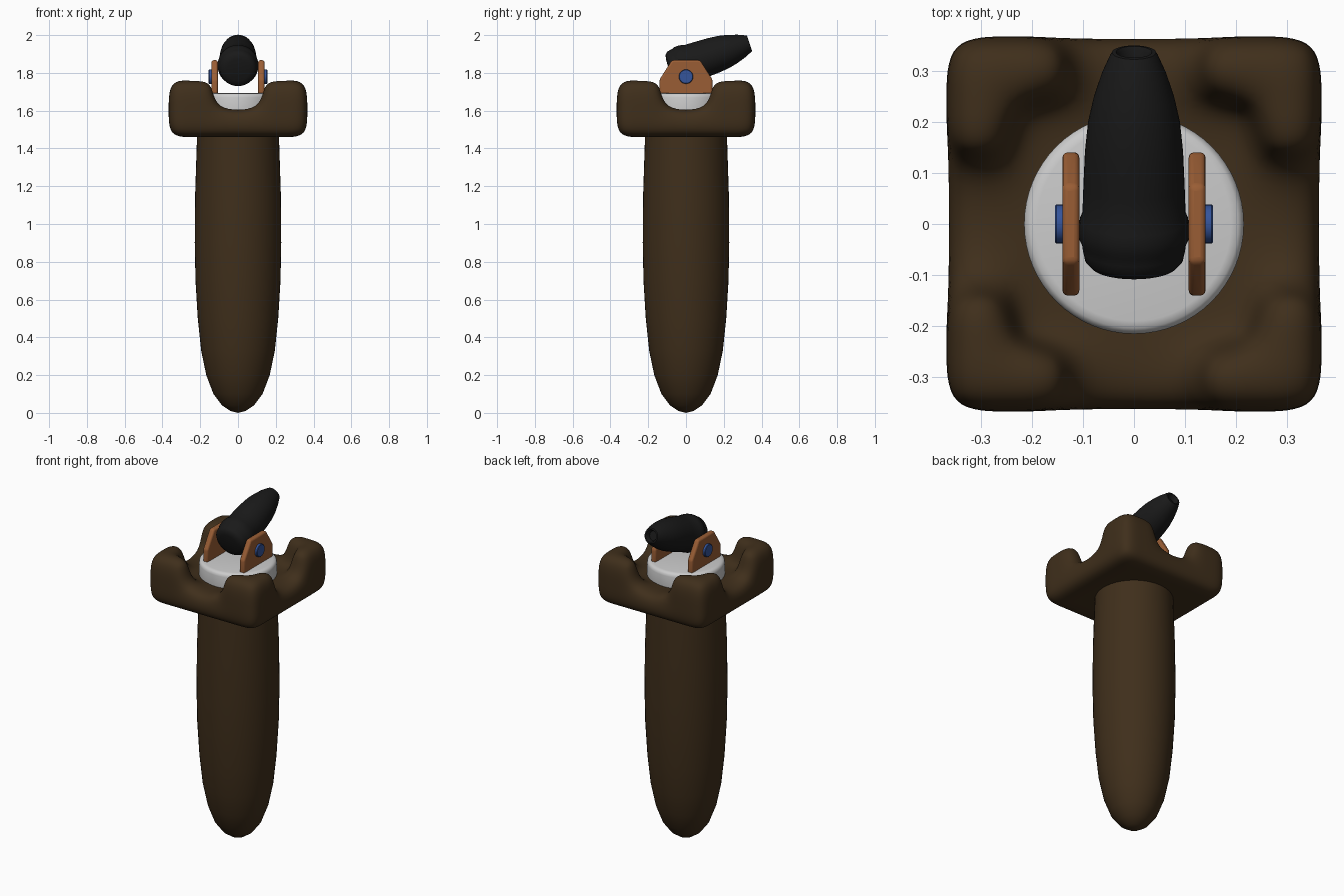
import bpy, bmesh, math
from mathutils import Matrix

if "Cube" in bpy.data.objects:
    bpy.data.objects.remove(bpy.data.objects["Cube"])


def material(name, rgb):
    m = bpy.data.materials.new(name)
    m.diffuse_color = (*rgb, 1)
    m.use_nodes = True
    m.node_tree.nodes["Principled BSDF"].inputs["Base Color"].default_value = m.diffuse_color
    return m


BROWN = material("brown", (0.05, 0.028, 0.011))
BLACK = material("black", (0.01, 0.01, 0.01))
COPPER = material("copper", (0.32, 0.11, 0.035))
BLUE = material("blue", (0.035, 0.09, 0.33))


def finish(name, bm, mat=None, angle=40, matrix=None):
    """Turn a bmesh into a smooth shaded object."""
    if matrix:
        bm.transform(matrix)
    bmesh.ops.recalc_face_normals(bm, faces=bm.faces)
    me = bpy.data.meshes.new(name)
    bm.to_mesh(me)
    bm.free()
    ob = bpy.data.objects.new(name, me)
    bpy.context.collection.objects.link(ob)
    if mat:
        me.materials.append(mat)
    bpy.ops.object.select_all(action='DESELECT')
    bpy.context.view_layer.objects.active = ob
    ob.select_set(True)
    bpy.ops.object.shade_smooth_by_angle(angle=math.radians(angle))
    return ob


def lathe(name, profile, mat=None, matrix=None, steps=48, angle=40):
    """Revolve (radius, height) points about z."""
    bm = bmesh.new()
    vs = [bm.verts.new((r, 0, z)) for r, z in profile]
    es = [bm.edges.new(p) for p in zip(vs, vs[1:])]
    bmesh.ops.spin(bm, geom=vs + es, axis=(0, 0, 1), cent=(0, 0, 0),
                   angle=2 * math.pi, steps=steps)
    bmesh.ops.remove_doubles(bm, verts=bm.verts, dist=1e-5)
    return finish(name, bm, mat, angle, matrix)


# Tapered wooden column with a rounded foot
lathe("column", [(0, 0), (0.04, 0.01), (0.085, 0.04), (0.13, 0.1), (0.168, 0.2),
                 (0.195, 0.33), (0.213, 0.5), (0.225, 0.7), (0.229, 0.9),
                 (0.227, 1.15), (0.217, 1.46), (0.215, 1.5), (0, 1.5)], BROWN)

# Square platform: subdivided cage of boxes with L-shaped corner posts
grid = [-0.367, -0.24, -0.126, 0.126, 0.24, 0.367]
levels = [1.46, 1.6, 1.763]


def filled(i, j, k):
    """Is the cage cell at column i, row j, level k solid?"""
    if not (0 <= i < 5 and 0 <= j < 5 and 0 <= k < 2):
        return False
    return k == 0 or (i != 2 and j != 2 and (i in (0, 4) or j in (0, 4)))


bm = bmesh.new()
corners = {}


def corner(i, j, k):
    if (i, j, k) not in corners:
        corners[i, j, k] = bm.verts.new((grid[i], grid[j], levels[k]))
    return corners[i, j, k]


for i in range(5):
    for j in range(5):
        for k in range(2):
            if not filled(i, j, k):
                continue
            for axis in range(3):
                for d in (0, 1):
                    step = [0, 0, 0]
                    step[axis] = 2 * d - 1
                    if filled(i + step[0], j + step[1], k + step[2]):
                        continue
                    quad = []
                    for a, b in ((0, 0), (1, 0), (1, 1), (0, 1)):
                        o = [a, b]
                        o.insert(axis, d)
                        quad.append(corner(i + o[0], j + o[1], k + o[2]))
                    bm.faces.new(quad)
platform = finish("platform", bm, BROWN, 180)
sub = platform.modifiers.new("smooth", 'SUBSURF')
sub.levels = sub.render_levels = 3

# Grey turntable disc
lathe("turntable", [(0, 1.58), (0.213, 1.58), (0.215, 1.6), (0.215, 1.67),
                    (0.212, 1.682), (0.204, 1.69), (0.19, 1.693), (0, 1.693)],
      steps=64)

# Barrel, tilted up towards the back
tilt = math.radians(18.5)
aim = Matrix.Translation((0, 0, 1.844)) @ Matrix.Rotation(tilt - math.pi / 2, 4, 'X')
lathe("barrel", [(0, -0.094), (0.06, -0.092), (0.084, -0.086), (0.096, -0.073),
                 (0.1, -0.055), (0.102, -0.04), (0.107, -0.03), (0.108, -0.01),
                 (0.106, 0.01), (0.101, 0.022), (0.099, 0.08), (0.096, 0.15),
                 (0.09, 0.21), (0.079, 0.26), (0.063, 0.31), (0.047, 0.347),
                 (0.043, 0.354), (0.035, 0.355), (0.031, 0.348), (0.028, 0.325),
                 (0, 0.325)], BLACK, aim)

# Side brackets and pivot pins
outline = [(-0.14, 1.68), (0.14, 1.68), (0.14, 1.765), (0.075, 1.867),
           (-0.075, 1.867), (-0.14, 1.765)]
for side, s in (("left", -1), ("right", 1)):
    bm = bmesh.new()
    inner = [bm.verts.new((s * 0.107, y, z)) for y, z in outline]
    outer = [bm.verts.new((s * 0.14, y, z)) for y, z in outline]
    bm.faces.new(inner)
    bm.faces.new(outer)
    for n in range(6):
        m = (n + 1) % 6
        bm.faces.new((inner[n], inner[m], outer[m], outer[n]))
    bracket = finish(side + "_bracket", bm, COPPER, 50)
    bev = bracket.modifiers.new("round", 'BEVEL')
    bev.width, bev.segments = 0.01, 3

    place = Matrix.Translation((0, 0, 1.78)) @ Matrix.Rotation(s * math.pi / 2, 4, 'Y')
    lathe(side + "_pin", [(0, 0.13), (0.038, 0.13), (0.038, 0.152),
                          (0.035, 0.155), (0, 0.155)], BLUE, place, 24)
